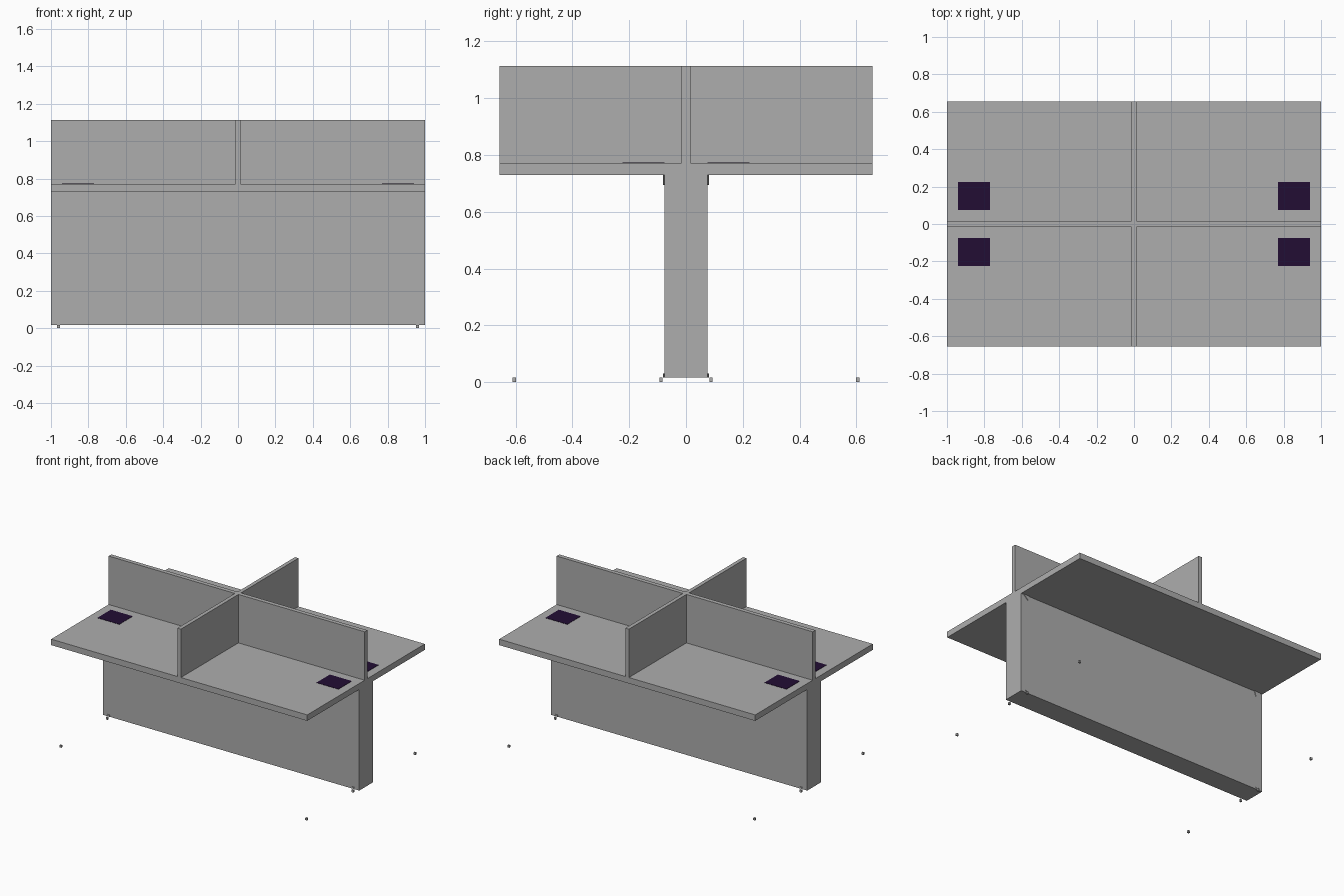
import bpy, bmesh
from mathutils import Vector

cube = bpy.data.objects.get("Cube")
if cube:
    bpy.data.objects.remove(cube, do_unlink=True)


def material(name, rgb):
    m = bpy.data.materials.new(name)
    m.use_nodes = True
    m.diffuse_color = (*rgb, 1)
    m.node_tree.nodes["Principled BSDF"].inputs["Base Color"].default_value = (*rgb, 1)
    return m


grey = material("panel grey", (0.42, 0.42, 0.42))
purple = material("dark purple", (0.016, 0.004, 0.034))


def prism(name, points, direction, mat):
    """Extrude a closed outline along a direction."""
    bm = bmesh.new()
    face = bm.faces.new([bm.verts.new(p) for p in points])
    result = bmesh.ops.extrude_face_region(bm, geom=[face])
    moved = [v for v in result["geom"] if isinstance(v, bmesh.types.BMVert)]
    bmesh.ops.translate(bm, verts=moved, vec=Vector(direction))
    bmesh.ops.recalc_face_normals(bm, faces=bm.faces)
    mesh = bpy.data.meshes.new(name)
    bm.to_mesh(mesh)
    bm.free()
    mesh.materials.append(mat)
    obj = bpy.data.objects.new(name, mesh)
    bpy.context.collection.objects.link(obj)
    return obj


def box(name, x0, x1, y0, y1, z0, z1, mat):
    corners = [(x0, y0, z0), (x1, y0, z0), (x1, y1, z0), (x0, y1, z0)]
    return prism(name, corners, (0, 0, z1 - z0), mat)


half_depth = 0.656
base_half = 0.076
base_bottom, top_under, top_over, divider_top = 0.016, 0.73, 0.772, 1.114

# Pedestal and tabletop
box("pedestal", -1, 1, -base_half, base_half, base_bottom, top_under, grey)
box("tabletop", -1, 1, -half_depth, half_depth, top_under, top_over, grey)

# Cross-shaped privacy divider, extruded from its plan outline
a, b = 0.0135, 0.015
plan = [(-1, -b), (-a, -b), (-a, -half_depth), (a, -half_depth), (a, -b), (1, -b)]
plan += [(-x, -y) for x, y in plan]
prism("divider", [(x, y, top_over) for x, y in plan],
      (0, 0, divider_top - top_over), grey)

# Parts repeated in each quarter
for sx, side in ((-1, "right"), (1, "left")):
    for sy, end in ((-1, "front"), (1, "back")):
        tag = f"{end}_{side}"
        xs = sorted((sx * 0.77, sx * 0.941))
        ys = sorted((sy * 0.075, sy * 0.224))
        box("desk_panel_" + tag, *xs, *ys, top_over, top_over + 0.002, purple)

        # Small levelling feet by the pedestal and at the outer edge
        for place, y in (("inner", 0.088), ("outer", 0.605)):
            cx, cy = sx * 0.96, sy * y
            box(f"{place}_foot_{tag}", cx - 0.007, cx + 0.007,
                cy - 0.006, cy + 0.006, 0, 0.016, grey)

        # Triangular brackets against the pedestal
        y = sy * base_half
        upper = [(0.98, top_under), (0.935, top_under), (0.945, 0.695)]
        lower = [(0.965, 0.03), (0.945, 0.03), (0.95, 0.017)]
        for name, outline in (("upper", upper), ("lower", lower)):
            prism(f"{name}_bracket_{tag}", [(sx * x, y, z) for x, z in outline],
                  (0, sy * 0.005, 0), grey)
